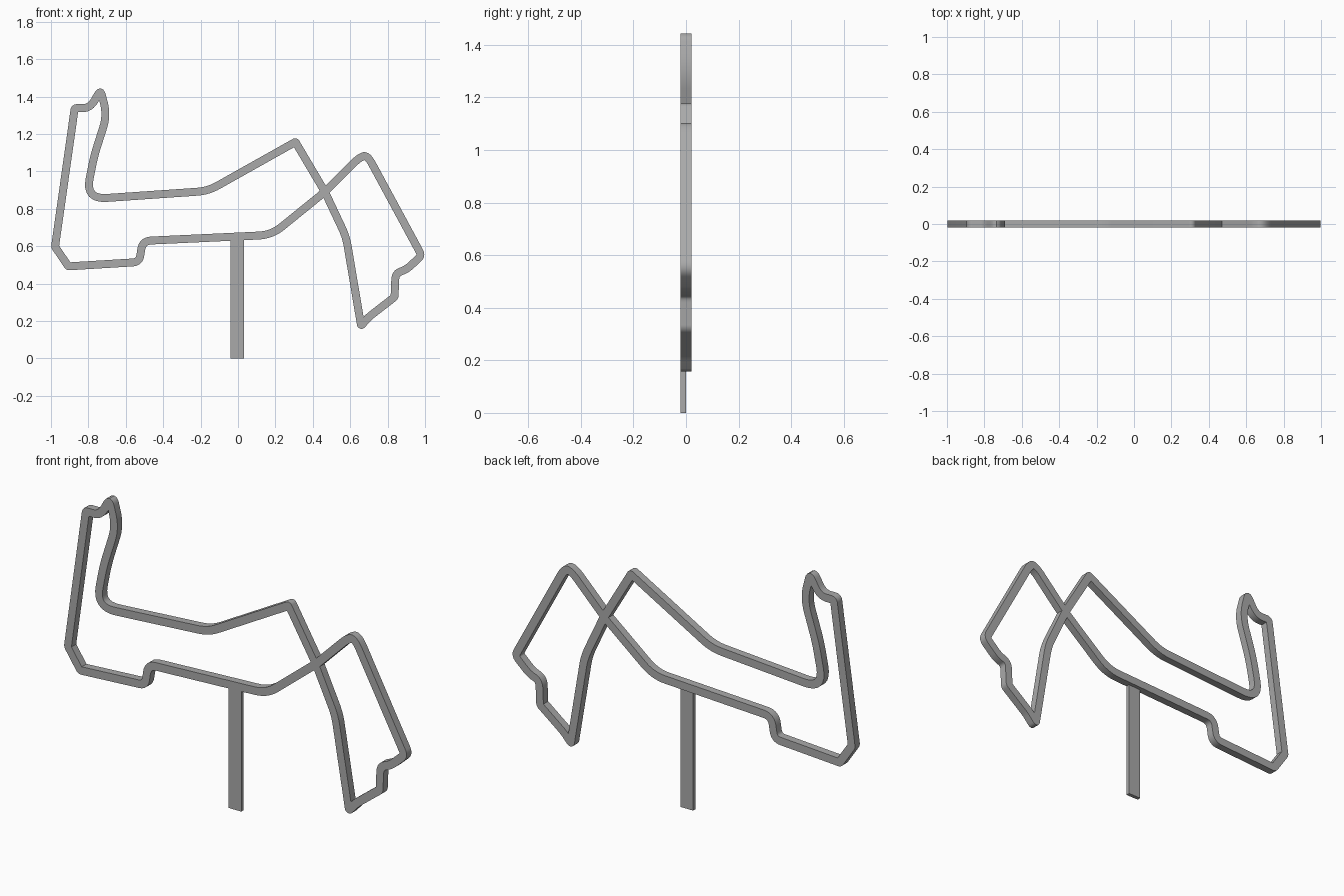
import bpy
import bmesh
from mathutils import Vector

old = bpy.data.objects.get("Cube")
if old:
    bpy.data.objects.remove(old, do_unlink=True)

HALF = 0.021   # half the ribbon width
DEPTH = 0.02   # half the ribbon depth

grey = bpy.data.materials.new("mid grey")
grey.use_nodes = True
colour = (0.4, 0.4, 0.4, 1)
grey.diffuse_color = colour
grey.node_tree.nodes["Principled BSDF"].inputs["Base Color"].default_value = colour

# Centreline corners: x, z, rounding length
corners = [
    (-.873, 1.338, .012), (-.79, 1.338, .05), (-.735, 1.435, .03),
    (-.70, 1.30, .07), (-.77, 1.08, .06), (-.815, .85, .115),
    (-.16, .895, .06), (.307, 1.157, .004), (.465, .89, .03),
    (.578, .65, .05), (.658, .175, .01), (.70, .222, .02),
    (.837, .328, .008), (.842, .455, .035), (.90, .475, .03),
    (.982, .55, .025), (.69, 1.09, .06), (.645, 1.07, .03),
    (.47, .895, .02), (.18, .66, .07), (-.51, .628, .045),
    (-.528, .515, .035), (-.907, .492, .008), (-.978, .597, .008),
]


def rounded_path(points, steps=8):
    """Closed path with each corner eased over its rounding length."""
    path = []
    for i, (x, z, ease) in enumerate(points):
        p = Vector((x, z))
        before = Vector(points[i - 1][:2]) - p
        after = Vector(points[(i + 1) % len(points)][:2]) - p
        a = p + before.normalized() * min(ease, before.length * .48)
        b = p + after.normalized() * min(ease, after.length * .48)
        for k in range(steps + 1):
            t = k / steps
            path.append(a * (1 - t) ** 2 + p * 2 * t * (1 - t) + b * t * t)
    return path


def finish(name, bm):
    bmesh.ops.recalc_face_normals(bm, faces=bm.faces[:])
    mesh = bpy.data.meshes.new(name)
    bm.to_mesh(mesh)
    bm.free()
    mesh.materials.append(grey)
    obj = bpy.data.objects.new(name, mesh)
    bpy.context.collection.objects.link(obj)
    bpy.ops.object.select_all(action='DESELECT')
    bpy.context.view_layer.objects.active = obj
    obj.select_set(True)
    bpy.ops.object.shade_smooth_by_angle(angle=.5)
    return obj


# Track ribbon: a rectangular section swept round the closed path
path = rounded_path(corners)
bm = bmesh.new()
rings = []
for i, p in enumerate(path):
    d1 = (p - path[i - 1]).normalized()
    d2 = (path[(i + 1) % len(path)] - p).normalized()
    n1, n2 = Vector((-d1.y, d1.x)), Vector((-d2.y, d2.x))
    miter = (n1 + n2).normalized()
    offset = miter * HALF / max(miter.dot(n1), .6)
    ring = []
    for side, y in ((1, -DEPTH), (1, DEPTH), (-1, DEPTH), (-1, -DEPTH)):
        q = p + offset * side
        ring.append(bm.verts.new((q.x, y, q.y)))
    rings.append(ring)
for i, ring in enumerate(rings):
    last = rings[i - 1]
    for k in range(4):
        m = (k + 1) % 4
        bm.faces.new((last[k], last[m], ring[m], ring[k]))
finish("track_ribbon", bm)

# Support post: a flat bar in the front half of the depth
bm = bmesh.new()
bmesh.ops.create_cube(bm, size=1)
for v in bm.verts:
    v.co = Vector((v.co.x * .074 - .004, (v.co.y - .5) * DEPTH, (v.co.z + .5) * .65))
finish("support_post", bm)
